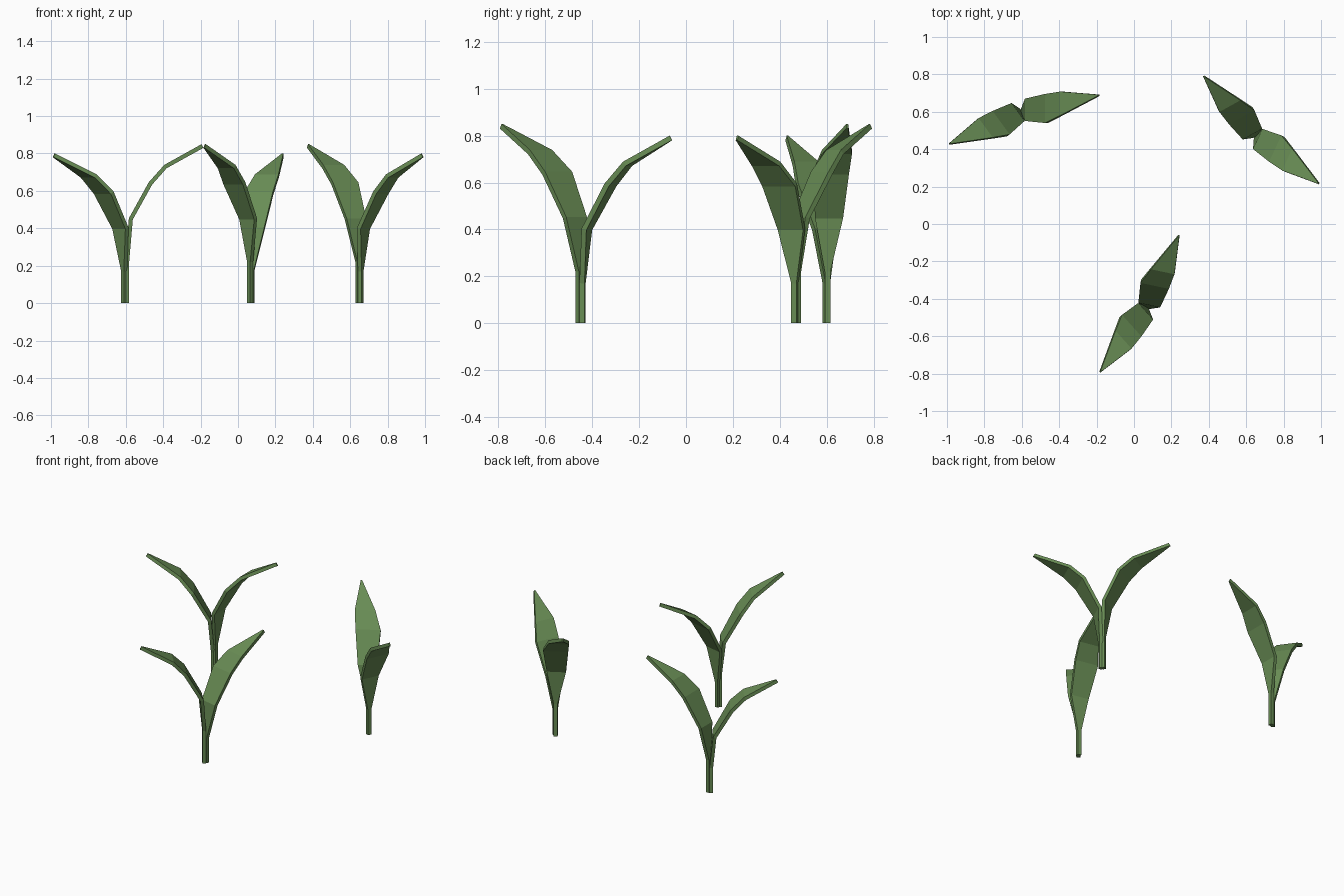
import bpy
import bmesh
from mathutils import Matrix, Vector
from math import radians

cube = bpy.data.objects.get("Cube")
if cube:
    bpy.data.objects.remove(cube)

green = bpy.data.materials.new("leaf green")
green.use_nodes = True
COLOUR = (0.14, 0.265, 0.09, 1)
green.diffuse_color = COLOUR
green.node_tree.nodes["Principled BSDF"].inputs["Base Color"].default_value = COLOUR

# Leaf stations: reach, height, left edge, right edge
STATIONS = [
    (0.010, 0.00, 0.008, -0.016),
    (0.010, 0.22, 0.008, -0.016),
    (0.030, 0.45, 0.062, -0.057),
    (0.135, 0.64, 0.087, -0.068),
    (0.215, 0.73, 0.100, -0.028),
    (0.413, 0.84, 0.084, 0.076),
]
THICKNESS = 0.022
DROP = 0.05


def build_leaf(name, turn, mirrored, location):
    """A thick ribbon swept up the stalk and out to the leaf tip."""
    side = -1 if mirrored else 1
    path = []
    for reach, height, left, right in STATIONS:
        lowered = height - DROP if mirrored and height else height
        path.append((Vector((reach, 0, lowered)), left * side, right * side))

    bm = bmesh.new()
    rings = []
    for i, (centre, left, right) in enumerate(path):
        if i == 0:
            normal = Vector((1, 0, 0))
        else:
            after = path[min(i + 1, len(path) - 1)][0]
            tangent = (after - path[i - 1][0]).normalized()
            normal = Vector((tangent.z, 0, -tangent.x))
        offset = normal * THICKNESS / 2
        corners = [(left, -1), (right, -1), (right, 1), (left, 1)]
        rings.append([bm.verts.new(centre + offset * s + Vector((0, v, 0)))
                      for v, s in corners])
    for low, high in zip(rings, rings[1:]):
        for k in range(4):
            n = (k + 1) % 4
            bm.faces.new((low[k], low[n], high[n], high[k]))
    bm.faces.new(rings[0])
    bm.faces.new(rings[-1])
    bm.transform(Matrix.Rotation(radians(turn), 4, "Z"))
    bmesh.ops.recalc_face_normals(bm, faces=bm.faces)

    mesh = bpy.data.meshes.new(name)
    bm.to_mesh(mesh)
    bm.free()
    mesh.materials.append(green)
    leaf = bpy.data.objects.new(name, mesh)
    leaf.location = location
    bpy.context.collection.objects.link(leaf)


# Three sprouts, each a tall leaf with a lower mirrored partner
SPROUTS = {
    "back_right": (-0.603, 0.608, 0),
    "back_left": (0.645, 0.465, 119),
    "front": (0.075, -0.452, 222),
}
for place, (x, y, turn) in SPROUTS.items():
    build_leaf(place + "_tall_leaf", turn, False, (x, y, 0))
    build_leaf(place + "_short_leaf", turn + 216, True, (x, y, 0))
